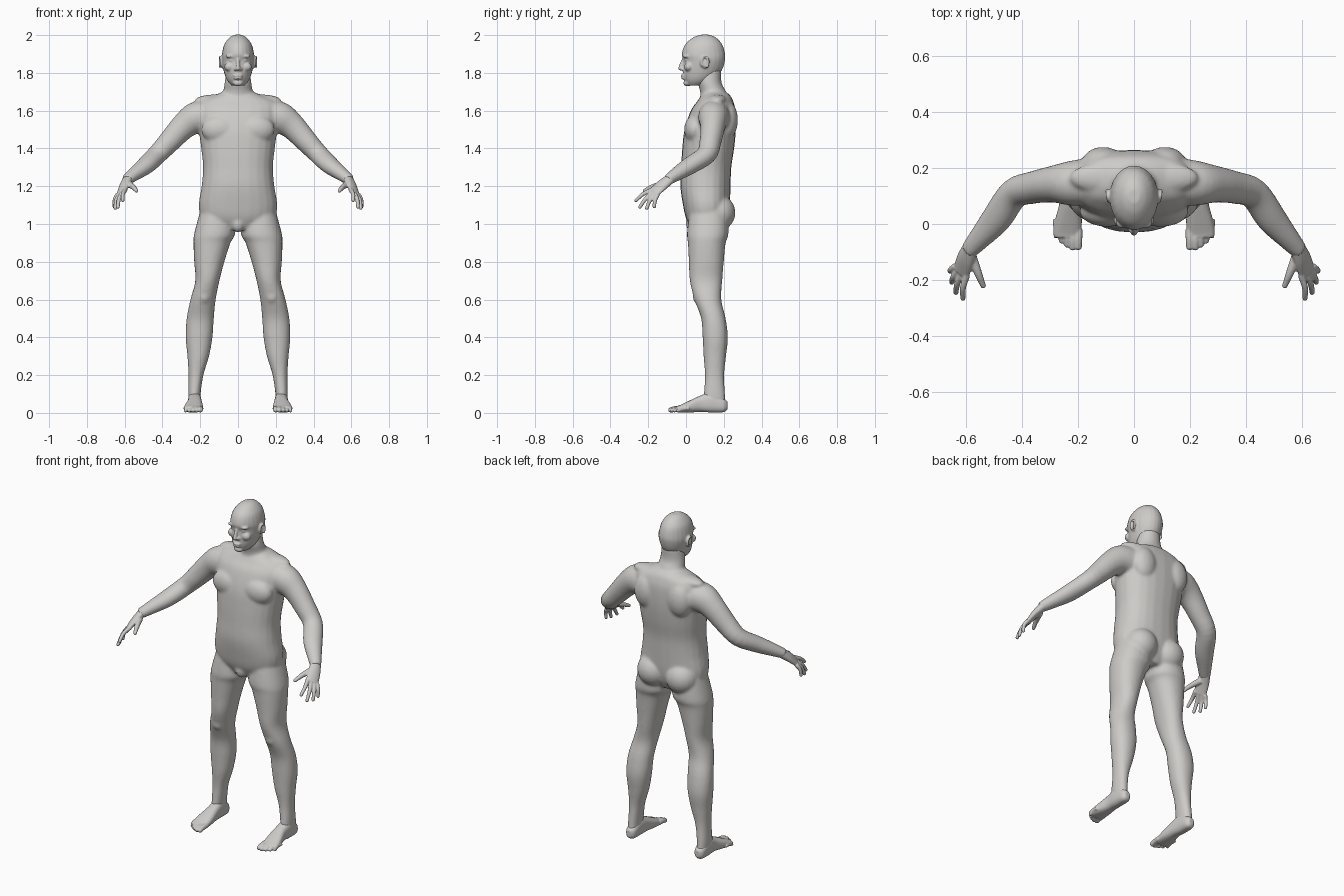
import bpy
import bmesh
from math import cos, sin, pi, copysign
from mathutils import Matrix, Vector

default_cube = bpy.data.objects.get("Cube")
if default_cube:
    bpy.data.objects.remove(default_cube, do_unlink=True)

X, Z = Vector((1, 0, 0)), Vector((0, 0, 1))

skin = bpy.data.materials.new("light_grey_skin")
skin.use_nodes = True
skin.diffuse_color = (0.61, 0.6, 0.58, 1)
skin.node_tree.nodes["Principled BSDF"].inputs["Base Color"].default_value = skin.diffuse_color


def smooth_path(rows, steps=4):
    """Catmull-Rom interpolation of rows of numbers."""
    rows = [Vector(row) for row in rows]
    result = []
    for i in range(len(rows) - 1):
        b, c = rows[i], rows[i + 1]
        a, d = rows[max(i - 1, 0)], rows[min(i + 2, len(rows) - 1)]
        for k in range(steps):
            t = k / steps
            result.append(b + (c - a) * (t / 2)
                          + (a * 2 - b * 5 + c * 4 - d) * (t * t / 2)
                          + (b * 3 - a - c * 3 + d) * (t ** 3 / 2))
    return result + [rows[-1]]


def loft(bm, rows, hint, along=None, power=1.0, sides=24):
    """Closed skin over elliptical rings given as x, y, z and two radii."""
    rows = smooth_path(rows)
    centres = [Vector(row[:3]) for row in rows]
    rings = []
    for i, row in enumerate(rows):
        step = centres[min(i + 1, len(rows) - 1)] - centres[max(i - 1, 0)]
        t = along or step.normalized()
        u = (hint - t * hint.dot(t)).normalized()
        v = t.cross(u)
        ring = []
        for k in range(sides):
            c, s = cos(2 * pi * k / sides), sin(2 * pi * k / sides)
            p = u * (row[3] * copysign(abs(c) ** power, c))
            q = v * (row[4] * copysign(abs(s) ** power, s))
            ring.append(bm.verts.new(centres[i] + p + q))
        rings.append(ring)
    for low, high in zip(rings, rings[1:]):
        for k in range(sides):
            n = (k + 1) % sides
            bm.faces.new((low[k], low[n], high[n], high[k]))
    bm.faces.new(rings[0][::-1])
    bm.faces.new(rings[-1])


def stack(bm, rows, power=1.0):
    """Upright loft from rows of height, x range and y range."""
    loft(bm, [((a + b) / 2, (c + d) / 2, z, (b - a) / 2, (d - c) / 2)
              for z, a, b, c, d in rows], X, Z, power)


def blob(bm, centre, radii):
    bmesh.ops.create_uvsphere(bm, u_segments=20, v_segments=14, radius=1,
                              matrix=Matrix.LocRotScale(Vector(centre), None, Vector(radii)))


def digit(bm, points, start, end):
    """Tapering finger or toe with a round tip."""
    n = len(points) - 1
    radii = [start + (end - start) * i / n for i in range(n + 1)]
    loft(bm, [(*p, r, r) for p, r in zip(points, radii)], X, sides=12)
    blob(bm, points[-1], (end, end, end))


def mirror(bm):
    copy = bmesh.ops.duplicate(bm, geom=bm.verts[:] + bm.edges[:] + bm.faces[:])
    verts = [g for g in copy["geom"] if isinstance(g, bmesh.types.BMVert)]
    bmesh.ops.scale(bm, vec=(-1, 1, 1), verts=verts)


def finish(bm, name, voxel, passes):
    """Fuse overlapping volumes into one smooth surface."""
    bmesh.ops.recalc_face_normals(bm, faces=bm.faces[:])
    mesh = bpy.data.meshes.new(name)
    bm.to_mesh(mesh)
    bm.free()
    mesh.materials.append(skin)
    mesh.shade_smooth()
    obj = bpy.data.objects.new(name, mesh)
    bpy.context.scene.collection.objects.link(obj)
    fuse = obj.modifiers.new("fuse", "REMESH")
    fuse.mode = "VOXEL"
    fuse.voxel_size = voxel
    fuse.use_smooth_shade = True
    soften = obj.modifiers.new("soften", "SMOOTH")
    soften.factor = 0.5
    soften.iterations = passes


# Body: legs, arms and paired muscles first, then the central trunk
bm = bmesh.new()
stack(bm, [(1.07, .025, .2, .02, .22), (.95, .015, .232, .005, .225),
           (.9, .04, .236, .01, .21), (.8, .072, .232, .015, .2),
           (.7, .098, .226, .02, .192), (.6, .118, .252, .045, .187),
           (.5, .128, .272, .08, .21), (.4, .135, .277, .088, .222),
           (.3, .153, .268, .093, .212), (.2, .183, .262, .1, .202),
           (.1, .198, .264, .095, .207), (.04, .2, .262, .1, .21)], .92)
loft(bm, [(.16, .15, 1.57, .085, .085), (.225, .145, 1.56, .085, .08),
          (.288, .142, 1.517, .07, .066), (.36, .13, 1.44, .06, .058),
          (.428, .108, 1.368, .052, .055), (.488, .022, 1.31, .046, .054),
          (.545, -.045, 1.267, .037, .042), (.592, -.098, 1.232, .028, .031)], Z)
blob(bm, (.095, .17, 1.06), (.095, .092, .095))     # buttock
blob(bm, (.095, .045, 1.5), (.1, .055, .075))       # chest muscle
blob(bm, (.11, .22, 1.55), (.075, .055, .1))        # shoulder blade
blob(bm, (.18, .075, .62), (.04, .04, .05))         # knee
blob(bm, (.1, .165, 1.655), (.13, .055, .032))      # neck-to-shoulder slope
mirror(bm)
stack(bm, [(1.7, -.08, .08, .1, .21), (1.68, -.13, .13, .08, .235),
           (1.65, -.2, .2, .06, .25), (1.6, -.222, .222, .025, .262),
           (1.5, -.208, .208, -.008, .264), (1.4, -.195, .195, -.02, .255),
           (1.3, -.185, .185, -.026, .24), (1.2, -.193, .193, -.03, .236),
           (1.1, -.208, .208, -.016, .232), (1.03, -.19, .19, 0, .22),
           (.97, -.11, .11, .03, .19)], .88)
stack(bm, [(1.82, -.06, .06, .07, .188), (1.75, -.071, .071, .062, .188),
           (1.7, -.08, .08, .075, .212), (1.62, -.12, .12, .08, .24)])
blob(bm, (0, .035, 1), (.035, .035, .045))
finish(bm, "body", .008, 8)

# Head: paired face features and ear rims, then skull, nose, lips and chin
bm = bmesh.new()
blob(bm, (.036, .002, 1.888), (.03, .018, .01))     # brow
blob(bm, (.034, .009, 1.866), (.016, .016, .011))   # eye
blob(bm, (.045, .014, 1.832), (.028, .024, .024))   # cheek
blob(bm, (.013, -.018, 1.82), (.01, .012, .009))    # nostril
ear = []
for k in range(9):
    turn = pi * (1.35 - k * .2)
    ear.append((.09 + .006 * sin(turn / 2), .1 - .019 * cos(turn),
                1.855 + .03 * sin(turn), .007, .006))
loft(bm, ear, X, sides=12)
blob(bm, (.084, .1, 1.85), (.009, .017, .026))
mirror(bm)
stack(bm, [(2.002, -.02, .02, .075, .125), (1.986, -.046, .046, .035, .16),
           (1.95, -.073, .073, -.005, .192), (1.9, -.085, .085, -.022, .207),
           (1.865, -.086, .086, -.013, .206), (1.82, -.078, .078, -.016, .193),
           (1.78, -.067, .067, -.014, .165), (1.752, -.052, .052, -.005, .13),
           (1.732, -.032, .032, .01, .09)])
digit(bm, [(0, -.01, 1.88), (0, -.022, 1.85), (0, -.03, 1.824)], .008, .012)
blob(bm, (0, -.012, 1.786), (.027, .016, .007))     # upper lip
blob(bm, (0, -.01, 1.771), (.024, .016, .007))      # lower lip
blob(bm, (0, .006, 1.746), (.028, .02, .017))       # chin
finish(bm, "head", .005, 4)

# Hands: palm, four curved fingers and a thumb
bm = bmesh.new()
across = Vector((.042, .04, -.025))
loft(bm, [(.58, -.08, 1.242, .029, .025), (.6, -.125, 1.207, .036, .021),
          (.617, -.172, 1.165, .037, .014)], across)
fingers = [((.596, -.182, 1.181), (.61, -.265, 1.125)),
           ((.612, -.175, 1.167), (.635, -.244, 1.09)),
           ((.626, -.165, 1.158), (.65, -.208, 1.084)),
           ((.637, -.15, 1.155), (.655, -.168, 1.092))]
for base, tip in fingers:
    base, tip = Vector(base), Vector(tip)
    bend = (base + tip) / 2 + Vector((.007, -.004, .005))
    digit(bm, [base, bend, tip], .0125, .0095)
digit(bm, [(.58, -.115, 1.212), (.556, -.175, 1.197), (.538, -.22, 1.176)], .019, .01)
mirror(bm)
finish(bm, "hands", .004, 3)

# Feet: heel-to-ball loft and five toes
bm = bmesh.new()
loft(bm, [(.23, .22, .04, .014, .02), (.23, .2, .04, .03, .036),
          (.23, .14, .056, .035, .054), (.228, .08, .049, .037, .044),
          (.233, .02, .034, .047, .032), (.238, -.03, .022, .05, .02),
          (.24, -.048, .02, .044, .015)], X, Vector((0, -1, 0)), .8)
for i, tip in enumerate((-.08, -.082, -.073, -.06, -.043)):
    x, r = .199 + .0198 * i, .016 - .0013 * i
    digit(bm, [(x, tip + .06, .024), (x, tip + .025, .022), (x, tip, r)], r, r - .002)
mirror(bm)
finish(bm, "feet", .004, 3)
